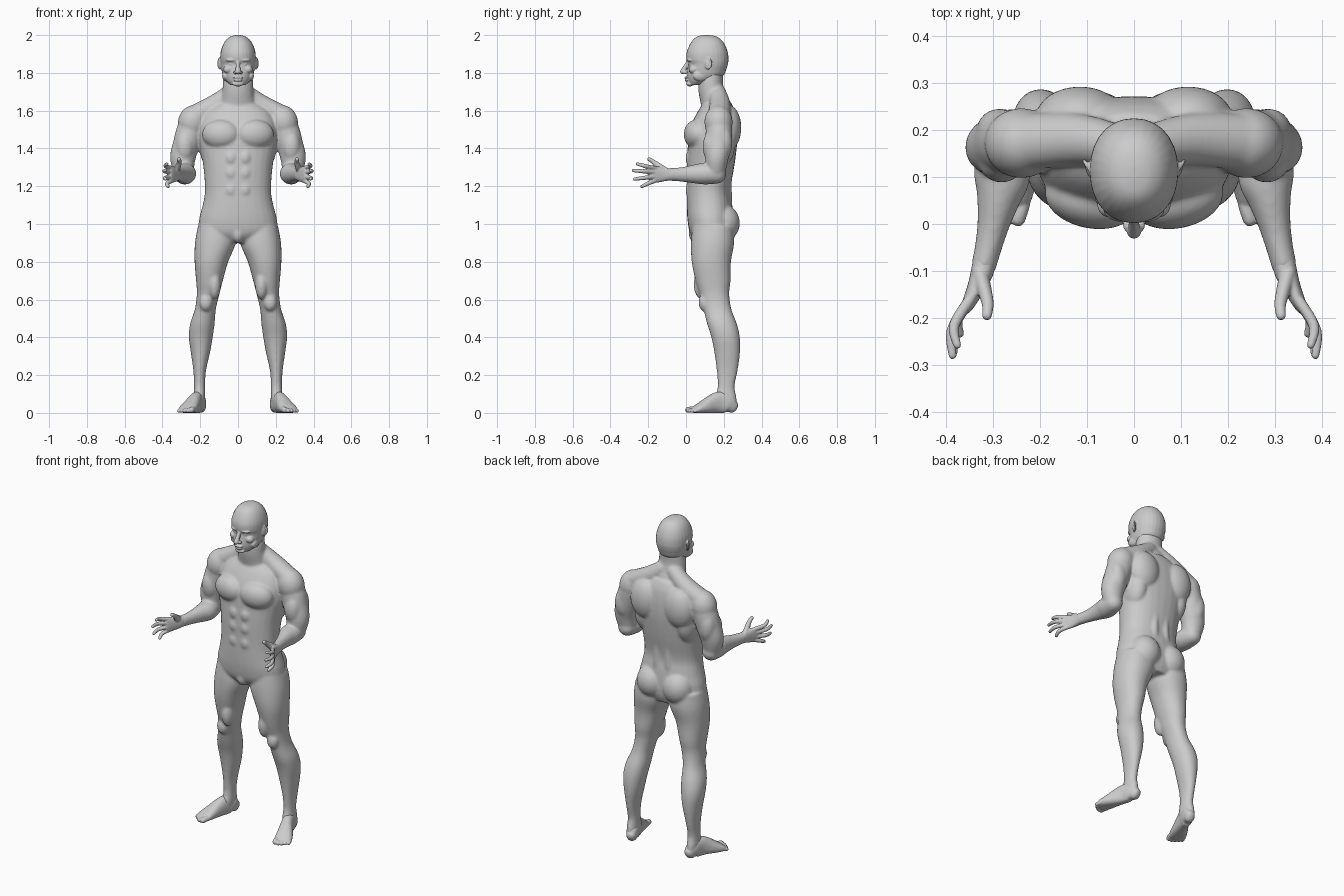
import bpy, bmesh, math
from mathutils import Vector, Matrix

SEG = 28


def spline(rows, n=4):
    """Catmull-Rom resampling of rows of numbers."""
    out, last = [], len(rows) - 1
    for i in range(last):
        quad = (rows[max(i - 1, 0)], rows[i], rows[i + 1], rows[min(i + 2, last)])
        for k in range(n):
            t = k / n
            out.append([.5 * (2*b + (c - a)*t + (2*a - 5*b + 4*c - d)*t*t + (3*b - a - 3*c + d)*t**3)
                        for a, b, c, d in zip(*quad)])
    return out + [list(rows[-1])]


def loft(bm, rings, s=1, e=2.0):
    """Skin rings given as (centre, u, v); s mirrors in x, e is the superellipse power."""
    loops = []
    for c, u, v in rings:
        loop = []
        for k in range(SEG):
            a = 2 * math.pi * k / SEG
            ca, sa = math.cos(a), math.sin(a)
            p = c + u * math.copysign(abs(ca) ** (2/e), ca) + v * math.copysign(abs(sa) ** (2/e), sa)
            loop.append(bm.verts.new((p.x * s, p.y, max(p.z, 0))))
        loops.append(loop)
    for a, b in zip(loops, loops[1:]):
        for k in range(SEG):
            j = (k + 1) % SEG
            bm.faces.new((a[k], a[j], b[j], b[k]))
    bm.faces.new(loops[0][::-1])
    bm.faces.new(loops[-1])


def stack(bm, rows, s=1, e=2.0):
    """Horizontal sections: z, x0, x1, y0, y1."""
    loft(bm, [(Vector(((x0 + x1)/2, (y0 + y1)/2, z)), Vector(((x1 - x0)/2, 0, 0)), Vector((0, (y1 - y0)/2, 0)))
              for z, x0, x1, y0, y1 in spline(rows)], s, e)


def tube(bm, pts, s=1, up=(0, 0, 1), e=2.0):
    """Sections along a path: x, y, z, half width, half height; rounded ends."""
    pts = spline(pts)
    pos = [Vector(p[:3]) for p in pts]
    rings = []
    for i, p in enumerate(pts):
        t = (pos[min(i + 1, len(pos) - 1)] - pos[max(i - 1, 0)]).normalized()
        u = Vector(up).cross(t).normalized()
        v = t.cross(u)
        ring = [(pos[i], u * p[3], v * p[4])]
        if i in (0, len(pts) - 1):
            d = -1 if i == 0 else 1
            r = min(p[3], p[4])
            ring += [(pos[i] + t * d * r * o, u * p[3] * k, v * p[4] * k)
                     for o, k in ((.45, .87), (.75, .6), (.9, .25))]
            if i == 0:
                ring.reverse()
        rings += ring
    loft(bm, rings, s, e)


def ball(bm, c, r, s=1, rz=0, ry=0):
    m = (Matrix.Translation((c[0] * s, c[1], c[2])) @ Matrix.Rotation(rz * s, 4, 'Z')
         @ Matrix.Rotation(ry * s, 4, 'Y') @ Matrix.Diagonal((*r, 1)))
    bmesh.ops.create_uvsphere(bm, u_segments=24, v_segments=16, radius=1, matrix=m)


def finish(name, bm, voxel, iterations):
    """Fuse the overlapping volumes and soften the joins."""
    bmesh.ops.recalc_face_normals(bm, faces=bm.faces)
    me = bpy.data.meshes.new(name)
    bm.to_mesh(me)
    bm.free()
    ob = bpy.data.objects.new(name, me)
    bpy.context.collection.objects.link(ob)
    fuse = ob.modifiers.new("fuse", 'REMESH')
    fuse.mode = 'VOXEL'
    fuse.voxel_size = voxel
    fuse.use_smooth_shade = True
    soft = ob.modifiers.new("soften", 'SMOOTH')
    soft.factor = .5
    soft.iterations = iterations


# torso and neck
body = bmesh.new()
stack(body, [(z, -w, w, f, b) for z, w, f, b in (
    (1.65, .09, .10, .235), (1.60, .165, .065, .258), (1.53, .20, .03, .270), (1.45, .208, .012, .272),
    (1.38, .197, .008, .266), (1.30, .183, .004, .255), (1.18, .175, .004, .235), (1.10, .187, .004, .245),
    (1.02, .207, .008, .252), (.95, .20, .022, .25), (.90, .11, .06, .23))], e=2.25)
stack(body, [(1.58, -.11, .11, .09, .23), (1.65, -.092, .092, .075, .225), (1.70, -.083, .083, .066, .205),
             (1.75, -.08, .08, .065, .196), (1.80, -.075, .075, .07, .198)])
ball(body, (0, .05, .95), (.035, .036, .05))

for s in (-1, 1):
    # chest, back, waist and seat muscles
    tube(body, [(.03, .165, 1.70, .045, .045), (.12, .18, 1.635, .055, .052), (.22, .175, 1.58, .06, .055)], s)
    ball(body, (.092, .052, 1.475), (.10, .062, .077), s, rz=.2)
    ball(body, (.115, .225, 1.51), (.095, .068, .12), s)
    ball(body, (.14, .17, 1.42), (.065, .09, .13), s)
    for z in (1.35, 1.27, 1.18):
        ball(body, (.037, .028, z), (.036, .031, .045), s)
    tube(body, [(.035, .215, 1.40, .03, .05), (.036, .20, 1.25, .03, .045), (.04, .205, 1.12, .03, .04)], s, up=(0, 1, 0))
    ball(body, (.088, .195, 1.005), (.092, .09, .10), s)
    # shoulder, upper arm and forearm
    ball(body, (.24, .172, 1.54), (.078, .075, .09), s, ry=-.25)
    tube(body, [(.21, .175, 1.57, .065, .065), (.25, .175, 1.50, .073, .07), (.275, .17, 1.42, .070, .07),
                (.292, .163, 1.35, .068, .062), (.288, .157, 1.28, .055, .052)], s, up=(0, 1, 0))
    ball(body, (.282, .13, 1.41), (.048, .042, .08), s)
    ball(body, (.285, .20, 1.43), (.05, .046, .09), s)
    tube(body, [(.286, .165, 1.265, .052, .052), (.281, .10, 1.266, .060, .057), (.289, .05, 1.265, .046, .051),
                (.299, 0, 1.263, .035, .042), (.31, -.05, 1.262, .029, .036), (.32, -.09, 1.262, .027, .034)], s)
    # leg
    stack(body, [(.99, .02, .212, .035, .25), (.90, .012, .228, .026, .255), (.80, .052, .230, .03, .238),
                 (.70, .08, .222, .05, .236), (.63, .098, .218, .072, .229), (.55, .117, .228, .092, .24),
                 (.47, .124, .254, .112, .27), (.40, .134, .260, .134, .285), (.32, .148, .250, .150, .286),
                 (.22, .170, .236, .163, .273), (.14, .174, .233, .168, .257), (.08, .173, .236, .155, .268),
                 (.03, .177, .232, .17, .27)], s, e=2.15)
    ball(body, (.17, .098, .585), (.036, .032, .048), s)
    ball(body, (.125, .085, .68), (.035, .045, .08), s)
finish("body", body, .006, 16)

# feet and toes
for s, side in ((-1, "right"), (1, "left")):
    foot = bmesh.new()
    tube(foot, [(.198, .245, .034, .030, .036), (.205, .22, .05, .035, .052), (.217, .18, .055, .034, .058),
                (.232, .14, .047, .038, .050), (.25, .10, .033, .045, .037), (.265, .065, .022, .049, .025),
                (.271, .047, .016, .046, .018)], s, e=2.3)
    for i, (length, r) in enumerate(((.037, .0155), (.043, .012), (.038, .0115), (.03, .011), (.02, .0105))):
        off = -.034 + .0185 * i
        x, y = .268 + .95 * off, .055 + .3 * off
        tube(foot, [(x, y, r + .004, r, r), (x + .15 * length, y - .5 * length, r + .003, r, r),
                    (x + .3 * length, y - .95 * length, r, r, r)], s)
    finish(side + "_foot", foot, .0035, 4)

    # hand with fingers and thumb
    hand = bmesh.new()
    tube(hand, [(.317, -.075, 1.262, .025, .031), (.324, -.105, 1.262, .024, .034), (.336, -.135, 1.262, .019, .04),
                (.35, -.165, 1.262, .015, .044), (.358, -.18, 1.262, .012, .042)], s, e=2.3)
    for z0, joint, tip in ((1.295, (.383, -.217, 1.307), (.376, -.258, 1.318)),
                           (1.273, (.388, -.227, 1.279), (.386, -.280, 1.283)),
                           (1.250, (.386, -.224, 1.244), (.383, -.273, 1.238)),
                           (1.229, (.375, -.203, 1.214), (.370, -.234, 1.198))):
        tube(hand, [(.352, -.165, z0, .012, .012), (*joint, .0112, .011), (*tip, .0085, .0085)], s)
    tube(hand, [(.328, -.105, 1.275, .018, .022), (.317, -.145, 1.305, .015, .018),
                (.311, -.172, 1.328, .0125, .0125), (.313, -.195, 1.343, .0105, .0105)], s)
    finish(side + "_hand", hand, .0035, 3)

# head
head = bmesh.new()
stack(head, [(z, -w, w, f, b) for z, w, f, b in (
    (2.0, .012, .095, .125), (1.994, .036, .063, .157), (1.978, .06, .04, .184), (1.95, .079, .02, .206),
    (1.91, .092, .004, .221), (1.872, .094, .003, .225), (1.847, .092, .013, .222), (1.82, .088, .010, .214),
    (1.785, .08, .007, .197), (1.757, .064, .012, .145), (1.735, .036, .02, .08))], e=2.15)
tube(head, [(0, .012, 1.86, .010, .010), (0, -.003, 1.832, .012, .012), (0, -.019, 1.806, .015, .013)], up=(0, 1, 0))
ball(head, (0, .004, 1.774), (.027, .012, .007))
ball(head, (0, .006, 1.761), (.023, .012, .007))
ball(head, (0, .02, 1.742), (.03, .019, .014))
for s in (-1, 1):
    ball(head, (.014, -.003, 1.803), (.010, .013, .009), s)
    ball(head, (.034, .024, 1.868), (.032, .019, .010), s, rz=.25)
    ball(head, (.034, .032, 1.846), (.016, .015, .010), s)
    ball(head, (.052, .04, 1.818), (.026, .026, .022), s, rz=.4)
    ball(head, (.06, .08, 1.785), (.022, .045, .03), s, rz=.25)
    # ear
    ball(head, (.094, .114, 1.847), (.008, .018, .028), s, rz=-.35)
    tube(head, [(.094 + .012 * math.sin(a), .115 + .019 * math.sin(a), 1.85 + .029 * math.cos(a), .0045, .0045)
                for a in [math.pi * (-.25 + 1.2 * k / 6) for k in range(7)]], s, up=(1, 0, 0))
finish("head", head, .0035, 4)
